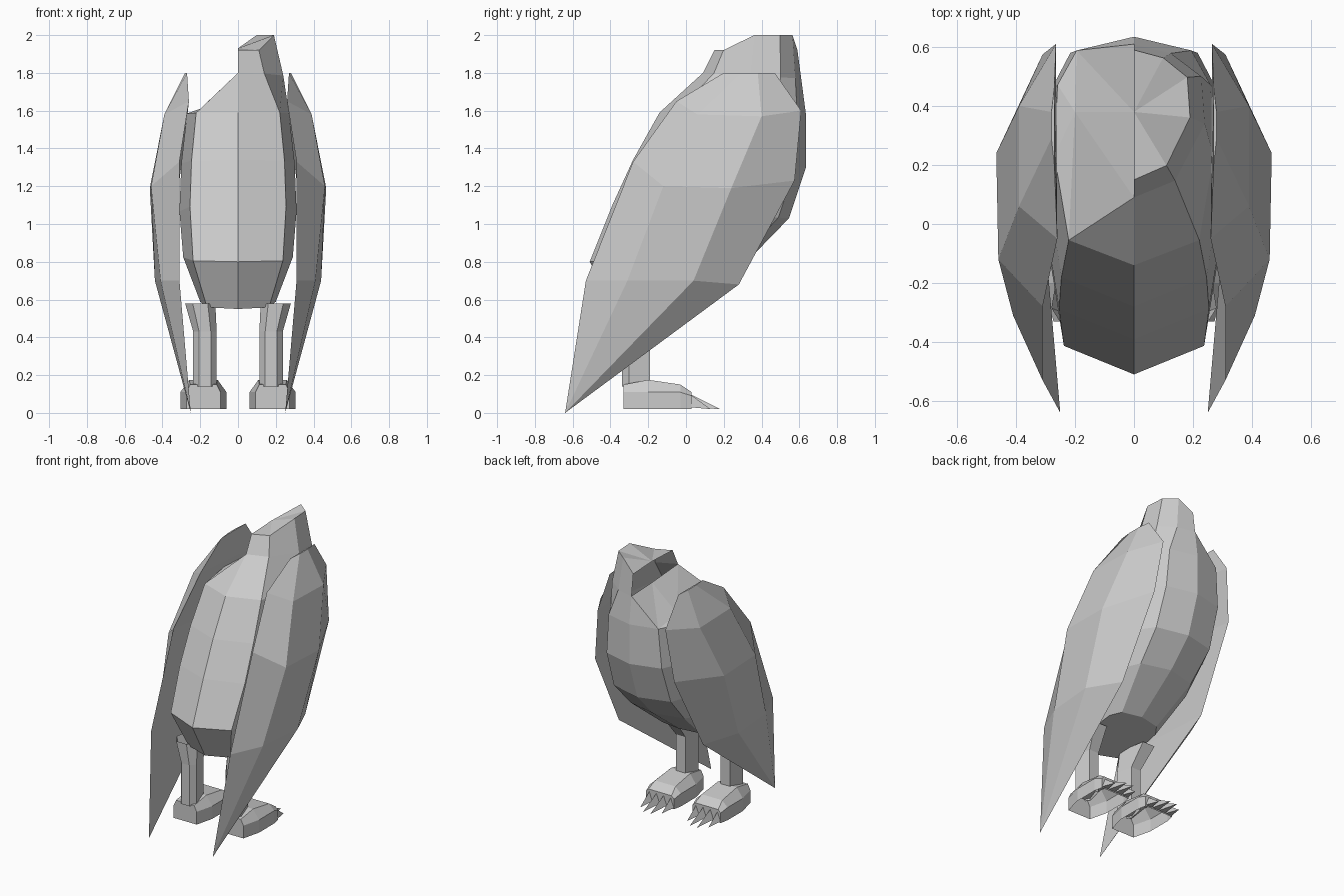
import bpy, bmesh

cube = bpy.data.objects.get("Cube")
if cube:
    bpy.data.objects.remove(cube)

grey = bpy.data.materials.new("plain_grey")
grey.use_nodes = True
colour = (0.6, 0.6, 0.6, 1)
grey.diffuse_color = colour
grey.node_tree.nodes["Principled BSDF"].inputs["Base Color"].default_value = colour


def finish(name, bm):
    """Weld the seams, face the normals outwards and link the object."""
    bmesh.ops.remove_doubles(bm, verts=bm.verts, dist=0.0005)
    bmesh.ops.recalc_face_normals(bm, faces=bm.faces)
    mesh = bpy.data.meshes.new(name)
    bm.to_mesh(mesh)
    bm.free()
    mesh.materials.append(grey)
    obj = bpy.data.objects.new(name, mesh)
    bpy.context.scene.collection.objects.link(obj)
    return obj


def face(bm, points, side=1):
    bm.faces.new([bm.verts.new((side * x, y, z)) for x, y, z in points])


def loft(bm, rows, side=1, closed=False):
    """Skin neighbouring rows of points with quads."""
    for low, high in zip(rows, rows[1:]):
        count = len(low)
        for i in range(count if closed else count - 1):
            j = (i + 1) % count
            face(bm, (low[i], low[j], high[j], high[i]), side)


def half_ring(back, front, width, spread, lift=0):
    """Half a body section, from the back centre line to the front one."""
    along = (0, 0.11, 0.48, 0.79, 0.94, 1)
    raised = (0, 0, lift, lift, lift, 0)
    return [(width * s,
             back[0] + (front[0] - back[0]) * a,
             back[1] + (front[1] - back[1]) * a + r)
            for a, s, r in zip(along, spread, raised)]


# Body: leaning sections, (y, z) at the back, (y, z) at the front, half width
full = (0, 0.82, 1, 0.96, 0.72, 0)
slim = (0, 0.58, 1, 0.95, 0.52, 0)
torso = [half_ring(b, f, w, full) for b, f, w in (
    ((-0.37, 0.55), (0.08, 0.63), 0.2),
    ((-0.51, 0.8), (0.37, 0.85), 0.29),
    ((-0.39, 1.1), (0.545, 1.03), 0.31),
    ((-0.28, 1.34), (0.635, 1.3), 0.3),
    ((-0.14, 1.59), (0.635, 1.58), 0.27))]
collar = half_ring((0.09, 1.8), (0.61, 1.77), 0.24, slim)
neck = half_ring((0.15, 1.92), (0.59, 1.92), 0.19, slim, 0.08)

bm = bmesh.new()
for side in (-1, 1):
    loft(bm, torso, side)
    face(bm, torso[0], side)
# Neck, present on one side only, with a sunken top
loft(bm, [torso[-1], collar, neck])
hub = (0, 0.38, 1.93)
for a, b in zip(neck, neck[1:]):
    face(bm, (hub, a, b))
# Sloping shoulder on the other side
rim = torso[-1]
crown, ledge = (0, 0.38, 1.78), (0.2, 0.38, 1.61)
for points in ((rim[0], collar[0], rim[1]), (rim[-1], collar[-1], rim[-2]),
               (collar[0], crown, ledge), (collar[0], ledge, rim[1]),
               (crown, collar[-1], rim[-2]), (crown, rim[-2], ledge),
               (rim[1], ledge, rim[2]), (ledge, rim[3], rim[2]),
               (ledge, rim[-2], rim[3])):
    face(bm, points, -1)
finish("body", bm)

# Wings: rows from the back edge over the bulge to the front edge
tip = (0.25, -0.64, 0)
wing_rows = [
    [(0.27, 0.2, 1.8), (0.28, 0.29, 1.8), (0.28, 0.38, 1.8), (0.27, 0.47, 1.8)],
    [(0.26, -0.05, 1.65), (0.39, 0.06, 1.58), (0.39, 0.4, 1.57), (0.265, 0.61, 1.6)],
    [(0.31, -0.28, 1.33), (0.46, -0.12, 1.2), (0.467, 0.24, 1.19), (0.31, 0.575, 1.23)],
    [(0.31, -0.53, 0.7), (0.41, -0.31, 0.7), (0.44, 0.04, 0.7), (0.33, 0.28, 0.68)],
    [tip] * 4]


def wing(name, side):
    bm = bmesh.new()
    loft(bm, wing_rows[:-1], side, closed=True)
    last = wing_rows[-2]
    for i in range(4):
        face(bm, (last[i], last[(i + 1) % 4], tip), side)
    face(bm, wing_rows[0], side)
    finish(name, bm)


# Legs: hexagonal shank that flares into the body
def leg(name, side):
    hexagon = ((-1, -0.5), (-0.5, -1), (0.5, -1), (1, -0.5), (0.6, 1), (-0.6, 1))
    rows = [[(x + u * rx, y + v * ry, z) for u, v in hexagon]
            for x, y, z, rx, ry in ((0.175, -0.265, 0.14, 0.062, 0.075),
                                    (0.175, -0.265, 0.43, 0.062, 0.075),
                                    (0.2, -0.22, 0.58, 0.08, 0.13))]
    bm = bmesh.new()
    loft(bm, rows, side, closed=True)
    finish(name, bm)


# Feet: open-bottomed shells with four claws each
def foot(name, side):
    centre, sole = 0.183, 0.02
    rows = []
    for y, wide, mid, narrow, top in ((-0.33, 0.09, 0.11, 0.07, 0.15),
                                      (-0.2, 0.122, 0.11, 0.075, 0.175),
                                      (-0.03, 0.122, 0.11, 0.08, 0.15),
                                      (0.03, 0.11, 0.09, 0.09, 0.11)):
        half = [(wide, sole), (wide, mid), (narrow, top)]
        outline = [(-w, z) for w, z in half] + [(w, z) for w, z in half[::-1]]
        rows.append([(centre + w, y, z) for w, z in outline])
    bm = bmesh.new()
    loft(bm, rows, side)
    face(bm, rows[0], side)
    face(bm, rows[-1], side)
    for i in range(4):
        x = centre + (i - 1.5) * 0.056
        reach = 0.18 if i in (1, 2) else 0.13
        point = (x, reach, sole)
        base = [(x - 0.027, 0.02, 0.03), (x, 0.02, 0.1), (x + 0.027, 0.02, 0.03)]
        for j in range(3):
            face(bm, (base[j], base[(j + 1) % 3], point), side)
    finish(name, bm)


for label, side in (("left", 1), ("right", -1)):
    wing(label + "_wing", side)
    leg(label + "_leg", side)
    foot(label + "_foot", side)
